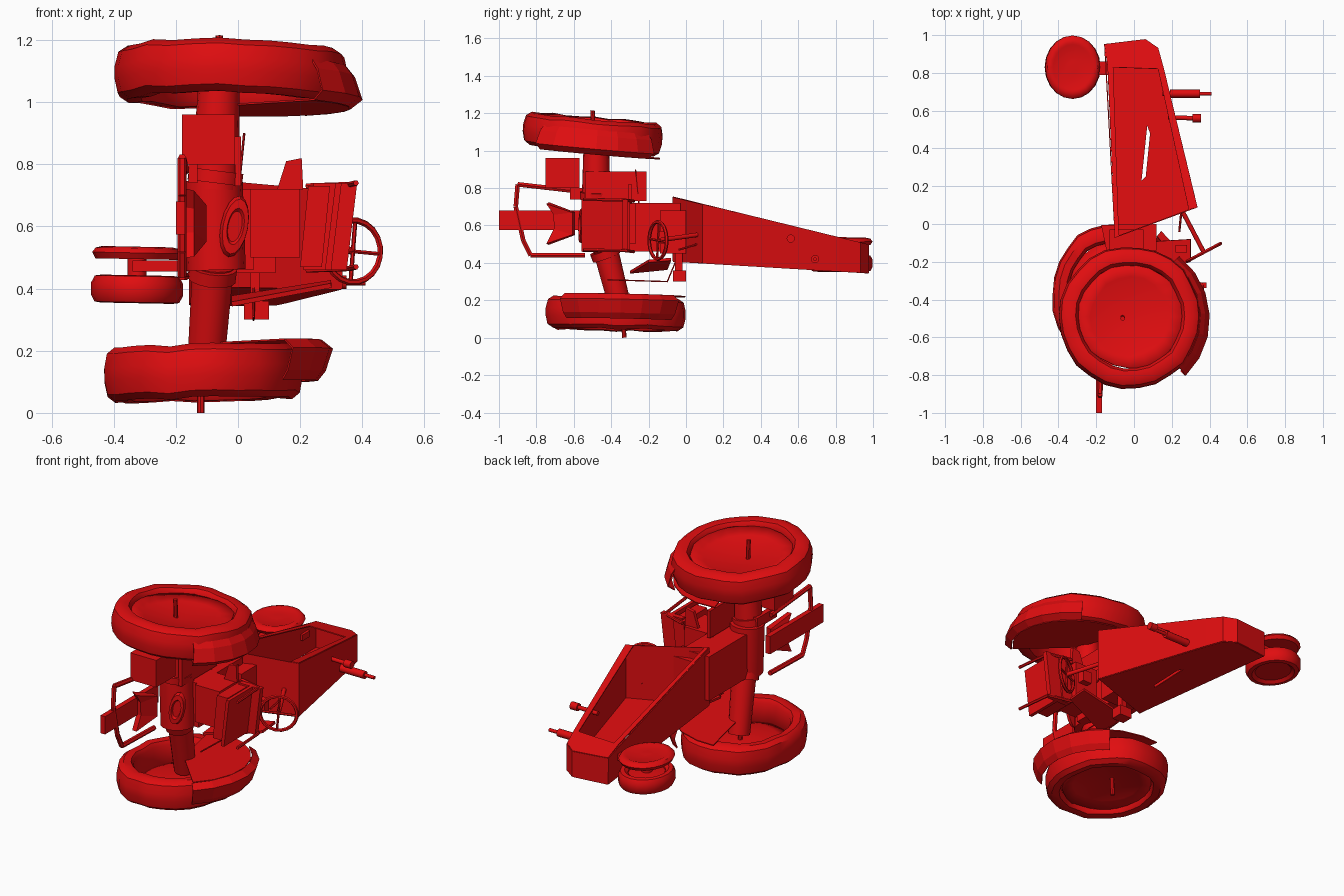
import bpy, bmesh, math, random
from mathutils import Vector, Matrix

if "Cube" in bpy.data.objects:
    bpy.data.objects.remove(bpy.data.objects["Cube"])
random.seed(4)

red = bpy.data.materials.new("tractor red")
red.diffuse_color = (0.75, 0.004, 0.005, 1)
red.use_nodes = True
red.node_tree.nodes["Principled BSDF"].inputs["Base Color"].default_value = red.diffuse_color


def mesh(name, verts, faces, M=None, thick=0, smooth=False):
    me = bpy.data.meshes.new(name)
    me.from_pydata([tuple(v) for v in verts], [], faces)
    bm = bmesh.new()
    bm.from_mesh(me)
    bmesh.ops.recalc_face_normals(bm, faces=bm.faces)
    if M:
        bm.transform(M)
    bm.to_mesh(me)
    bm.free()
    me.materials.append(red)
    ob = bpy.data.objects.new(name, me)
    bpy.context.collection.objects.link(ob)
    if thick:
        m = ob.modifiers.new("thickness", 'SOLIDIFY')
        m.thickness = thick
        m.offset = 0
    if smooth:
        bpy.context.view_layer.objects.active = ob
        ob.select_set(True)
        bpy.ops.object.shade_smooth_by_angle(angle=math.radians(40))
        ob.select_set(False)
    return ob


def frame(center, normal):
    q = Vector((0, 0, 1)).rotation_difference(Vector(normal))
    return Matrix.Translation(center) @ q.to_matrix().to_4x4()


def box(name, x, y, z, skew=0):
    # skew shifts x with height, following the bent bodywork
    v = [(a + skew * (c - z[0]), b, c) for a in x for b in y for c in z]
    f = [(0, 1, 3, 2), (4, 6, 7, 5), (0, 4, 5, 1), (2, 3, 7, 6), (0, 2, 6, 4), (1, 5, 7, 3)]
    return mesh(name, v, f)


def revolve(name, prof, M, n=24, loop=False, sx=1, jit=0, smooth=True):
    v, f, k = [], [], len(prof)
    for i in range(n):
        a = 2 * math.pi * i / n
        j = 1 + random.uniform(-jit, jit)
        h = random.uniform(-jit, jit) * .3
        v += [(r * j * sx * math.cos(a), r * j * math.sin(a), z + h) for r, z in prof]
    for i in range(n):
        for p in range(k if loop else k - 1):
            q, i2 = (p + 1) % k, (i + 1) % n
            f.append((i * k + p, i * k + q, i2 * k + q, i2 * k + p))
    if not loop:
        f += [tuple(i * k for i in range(n)), tuple(i * k + k - 1 for i in range(n))]
    return mesh(name, v, f, M, smooth=smooth)


def rod(name, a, b, r1, r2=None, n=12):
    d = Vector(b) - Vector(a)
    return revolve(name, [(r1, 0), (r2 or r1, d.length)], frame(a, d), n)


def tube(name, pts, r):
    for i in range(len(pts) - 1):
        rod(f"{name}_{i + 1}", pts[i], pts[i + 1], r, n=6)


# Rear wheels: tyre, shallow dished outer disc, hub pin and fender
def rear_wheel(tag, c, nrm, sx, inner, pin_a, pin_b):
    M = frame(c, nrm)
    prof = [(.275, -.06), (.29, -.082), (.335, -.086), (.365, -.066), (.376, -.02),
            (.376, .02), (.365, .066), (.335, .086), (.29, .082), (.275, .06)]
    revolve(tag + "_rear_tyre", prof, M, 26, True, sx, .018)
    v, n = [(0, 0, -inner * .01)], 20
    for r, z in ((.28, .055), (.21, .035)):
        for i in range(n):
            a, j = 2 * math.pi * i / n, 1 + random.uniform(-.03, .03)
            v.append((r * sx * j * math.cos(a), r * j * math.sin(a), -inner * z))
    f = [(1 + i, 1 + (i + 1) % n, 1 + n + (i + 1) % n, 1 + n + i) for i in range(n)]
    f += [(0, 1 + n + i, 1 + n + (i + 1) % n) for i in range(n)]
    mesh(tag + "_rear_disc", v, f, M, .006, True)
    rod(tag + "_wheel_pin", pin_a, pin_b, .012, n=8)
    # fender band over the tyre
    v, n = [], 6
    for i in range(n + 1):
        a = math.radians(-46 + 98 * i / n)
        v += [(r * math.cos(a), r * math.sin(a), inner * z)
              for r, z in ((.385, .098), (.42, .07), (.395, .0), (.37, -.03))]
    f = [(4 * i + k, 4 * i + k + 1, 4 * i + k + 5, 4 * i + k + 4) for i in range(n) for k in range(3)]
    mesh(tag + "_fender", v, f, M, .006)
    # fender side plate next to the driver
    arc = [math.radians(-46 + 146 * i / 8) for i in range(9)]
    v = [(.02, 0, inner * .095)] + [(.385 * sx ** (i > 6) * math.cos(a), .37 * math.sin(a), inner * .098)
                                    for i, a in enumerate(arc)]
    mesh(tag + "_fender_side", v, [tuple(range(10))], M, .006)


rear_wheel("right", (-.02, -.495, 1.088), (.02, .09, 1), 1, -1, (-.06, -.49, 1.02), (-.06, -.5, 1.215))
rear_wheel("left", (-.115, -.372, .128), (-.02, .02, 1), .85, 1, (-.12, -.33, 0), (-.12, -.34, .18))

# Rear axle, bent on the left
rod("axle_right", (-.075, -.48, .72), (-.06, -.48, 1.08), .078, .066, 16)
rod("axle_collar_right", (-.075, -.48, .74), (-.07, -.48, .78), .088, n=16)
rod("axle_left", (-.08, -.43, .47), (-.105, -.345, .14), .068, .06, 16)
rod("axle_collar_left", (-.08, -.44, .47), (-.085, -.425, .43), .078, n=16)
rod("differential", (-.07, -.46, .46), (-.08, -.46, .75), .095, n=16)
revolve("rear_cover", [(.1, 0), (.09, .02), (.06, .022), (.05, .01)],
        frame((-.012, -.548, .6), (.2, -1, 0)), 16, sx=.45)

# Gearbox and foot plates
box("gearbox", (-.13, .05), (-.44, -.03), (.46, .72))
box("seat_support", (.04, .2), (-.46, -.27), (.5, .72))
box("engine_block", (-.09, .12), (-.14, .0), (.45, .68))
box("foot_plate_right", (-.01, .01), (-.54, -.21), (.73, .89))
box("tool_box", (-.18, -.01), (-.75, -.57), (.8, .96))
box("tool_box_bracket", (-.16, -.13), (-.62, -.44), (.74, .8))
mesh("lever_plate", [(.12, -.3, .7), (.21, -.3, .72), (.205, -.3, .82), (.155, -.3, .81)], [(0, 1, 2, 3)], None, .02)
rod("gear_lever", (0, -.25, .7), (.02, -.27, .9), .004, n=6)
tube("brake_rod", [(.05, -.42, .31), (.05, -.1, .3), (.05, -.05, .42)], .004)
box("pedal", (.02, .1), (-.07, .0), (.3, .36))
box("pedal_arm", (.04, .07), (-.06, -.02), (.36, .46))
mesh("left_foot_plate", [(-.02, -.3, .35), (.3, -.2, .41), (.3, -.08, .42), (-.02, -.1, .37)], [(0, 1, 2, 3)], None, .015)

# Seat: cushion, pan and back panel
box("seat_cushion", (.2, .27), (-.52, -.3), (.47, .73), .1)
box("seat_pan", (.28, .3), (-.56, -.32), (.46, .74), .12)
box("seat_back", (.21, .35), (-.34, -.31), (.46, .74), .12)
for k, z in enumerate((.46, .73)):
    tube(f"seat_rail_{k}", [(.22, -.28, z), (.36, -.32, z + .005), (.38, -.55, z + .01)], .009)

# Drawbar and hitch loop
box("drawbar", (-.2, -.17), (-1, -.5), (.575, .68))
mesh("drawbar_flare", [(-.16, -.74, .5), (-.16, -.7, .58), (-.16, -.7, .66), (-.16, -.74, .72),
                       (-.12, -.6, .67), (-.12, -.6, .55)], [(0, 1, 5), (1, 2, 4, 5), (2, 3, 4)], None, .04)
tube("hitch_loop", [(-.17, -.55, .78), (-.18, -.9, .82), (-.18, -.91, .7), (-.18, -.87, .52),
                    (-.18, -.83, .44), (-.17, -.54, .44)], .014)


# Hood: thin panels, open on the +z side
def lo(x, y): return (x, y, .405 - .06 * y)
def hi(x, y): return (x, y, .735 - .245 * y)


ring = [(-.1, -.07), (.333, .09), (.155, .82), (.125, .93), (.06, .975), (-.155, .95)]
n = len(ring)
mesh("hood_shell", [lo(*p) for p in ring] + [hi(*p) for p in ring],
     [(i, (i + 1) % n, (i + 1) % n + n, i + n) for i in range(n)], None, .008)
# lower side panel with its slot
slot = [(.04, .23), (.062, .25), (.085, .48), (.07, .52)]
outer = [ring[0], ring[1], ring[2], (-.14, .82)]
mesh("hood_side_panel", [lo(*p) for p in outer + slot],
     [(i, (i + 1) % 4, (i + 1) % 4 + 4, i + 4) for i in range(4)], None, .006)
mesh("nose_panel_lower", [lo(*p) for p in ring[2:] + [(-.14, .82)]], [(0, 1, 2, 3, 4)], None, .006)
mesh("nose_panel_upper", [hi(*p) for p in ring[2:] + [(-.14, .83)]], [(0, 1, 2, 3, 4)], None, .006)
mesh("hood_lower_rim", [hi(*p) for p in [(-.1, -.07), (-.08, -.06), (-.11, .83), (-.14, .83)]], [(0, 1, 2, 3)], None, .006)
mesh("hood_upper_rim", [hi(*p) for p in [(.333, .09), (.29, .075), (.125, .83), (.155, .82)]], [(0, 1, 2, 3)], None, .006)

# Exhaust and air intake
rod("exhaust_base", (.15, .69, .42), (.21, .69, .42), .012)
rod("exhaust_muffler", (.19, .69, .42), (.35, .69, .42), .022)
rod("exhaust_tip", (.35, .69, .42), (.41, .69, .42), .01)
rod("intake_pipe", (.18, .565, .53), (.31, .56, .53), .012)
rod("intake_cap", (.31, .56, .53), (.355, .56, .53), .022)

# Steering wheel and column
C, ax = Vector((.37, -.15, .52)), Vector((.46, -.87, 0))
S = frame(C, ax)
t = [(.1 + .01 * math.cos(a), .01 * math.sin(a)) for a in [k * math.pi / 3 for k in range(6)]]
revolve("steering_rim", t, S, 20, True)
for k in range(4):
    a = k * math.pi / 2 + .4
    rod(f"steering_spoke_{k}", C, S @ Vector((.1 * math.cos(a), .1 * math.sin(a), 0)), .007, n=6)
rod("steering_column", C, (.26, .06, .55), .012)
rod("throttle_rod", (.25, .06, .5), (.24, -.04, .47), .006, n=6)
box("dash_bracket", (.22, .28), (-.15, -.11), (.5, .57))

# Front wheels close together on a short hub
F = frame((-.325, .83, .398), (.02, 0, 1))
revolve("front_tyre_left", [(.11, -.03), (.13, -.045), (.155, -.042), (.168, -.02),
                            (.168, .02), (.155, .042), (.13, .045), (.11, .03)], F, 20, True, .88)
revolve("front_disc_left", [(.115, -.03), (.115, .02), (.04, .03)], F, 16, sx=.88)
G = frame((-.325, .83, .515), (.02, 0, 1))
revolve("front_wheel_right", [(.08, -.02), (.155, -.02), (.168, 0), (.155, .015), (.13, .02), (.12, .016), (.03, .018)],
        G, 20, False, .86)
rod("front_hub", (-.325, .83, .38), (-.325, .83, .51), .03)
box("front_fork", (-.34, -.13), (.79, .86), (.455, .49))
